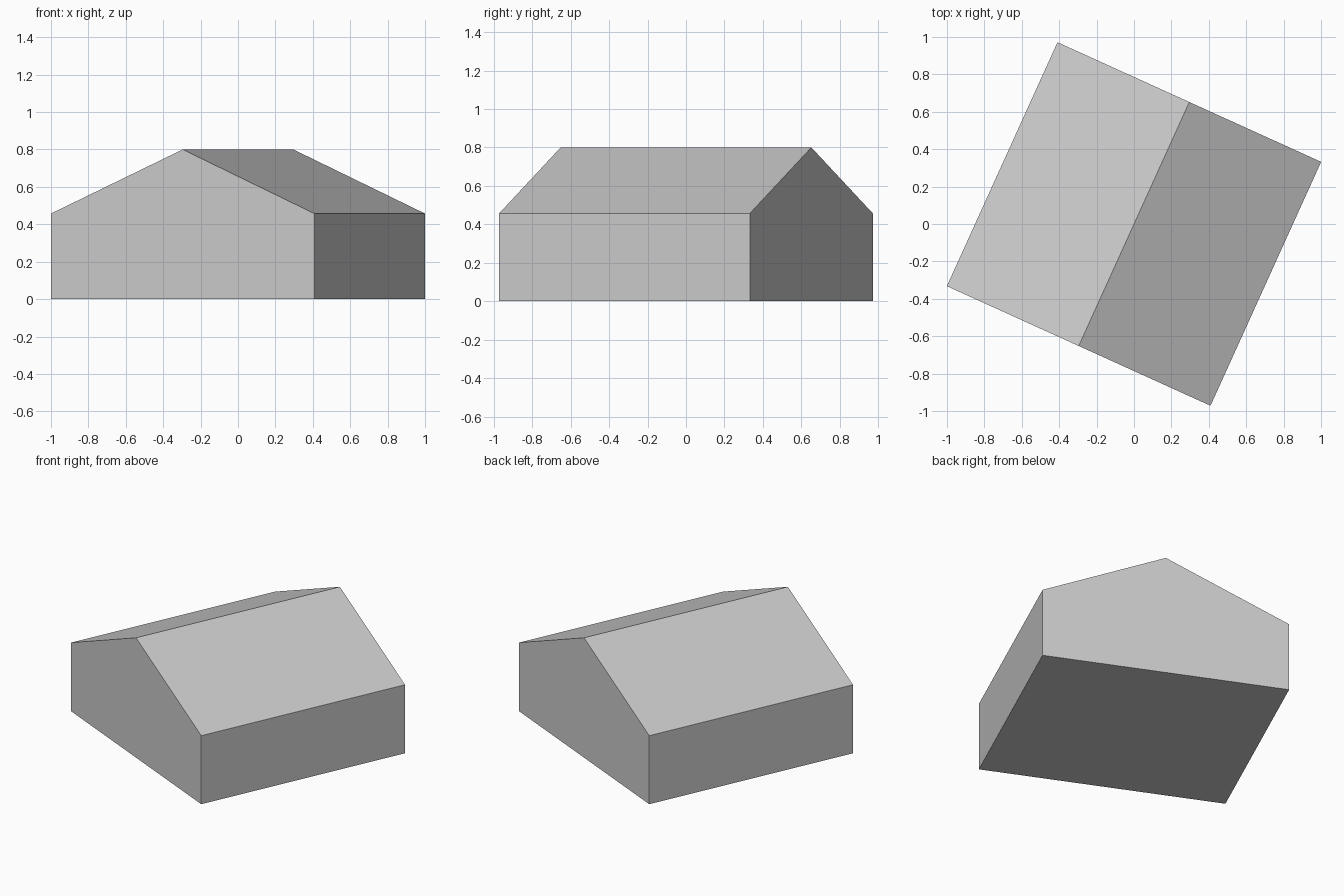
import bpy
import bmesh
import math
from mathutils import Matrix

cube = bpy.data.objects.get("Cube")
if cube:
    bpy.data.objects.remove(cube, do_unlink=True)

WIDTH, LENGTH = 1.548, 1.432
EAVES, RIDGE = 0.457, 0.80
TURN = math.radians(-24.4)

# Plain grey for the whole building
grey = bpy.data.materials.new("plain_grey")
grey.use_nodes = True
colour = (0.6, 0.6, 0.6, 1)
grey.diffuse_color = colour
grey.node_tree.nodes["Principled BSDF"].inputs["Base Color"].default_value = colour

# Gable profile, extruded along the ridge
half = WIDTH / 2
profile = [(-half, 0), (half, 0), (half, EAVES), (0, RIDGE), (-half, EAVES)]
bm = bmesh.new()
gable = bm.faces.new([bm.verts.new((x, -LENGTH / 2, z)) for x, z in profile])
sweep = bmesh.ops.extrude_face_region(bm, geom=[gable], use_keep_orig=True)
back = [v for v in sweep["geom"] if isinstance(v, bmesh.types.BMVert)]
bmesh.ops.translate(bm, verts=back, vec=(0, LENGTH, 0))
bmesh.ops.recalc_face_normals(bm, faces=bm.faces)

# Turn the building on its plot
bmesh.ops.transform(bm, matrix=Matrix.Rotation(TURN, 4, "Z"), verts=bm.verts)

mesh = bpy.data.meshes.new("gabled_house")
bm.to_mesh(mesh)
bm.free()
mesh.materials.append(grey)
house = bpy.data.objects.new("gabled_house", mesh)
bpy.context.collection.objects.link(house)
